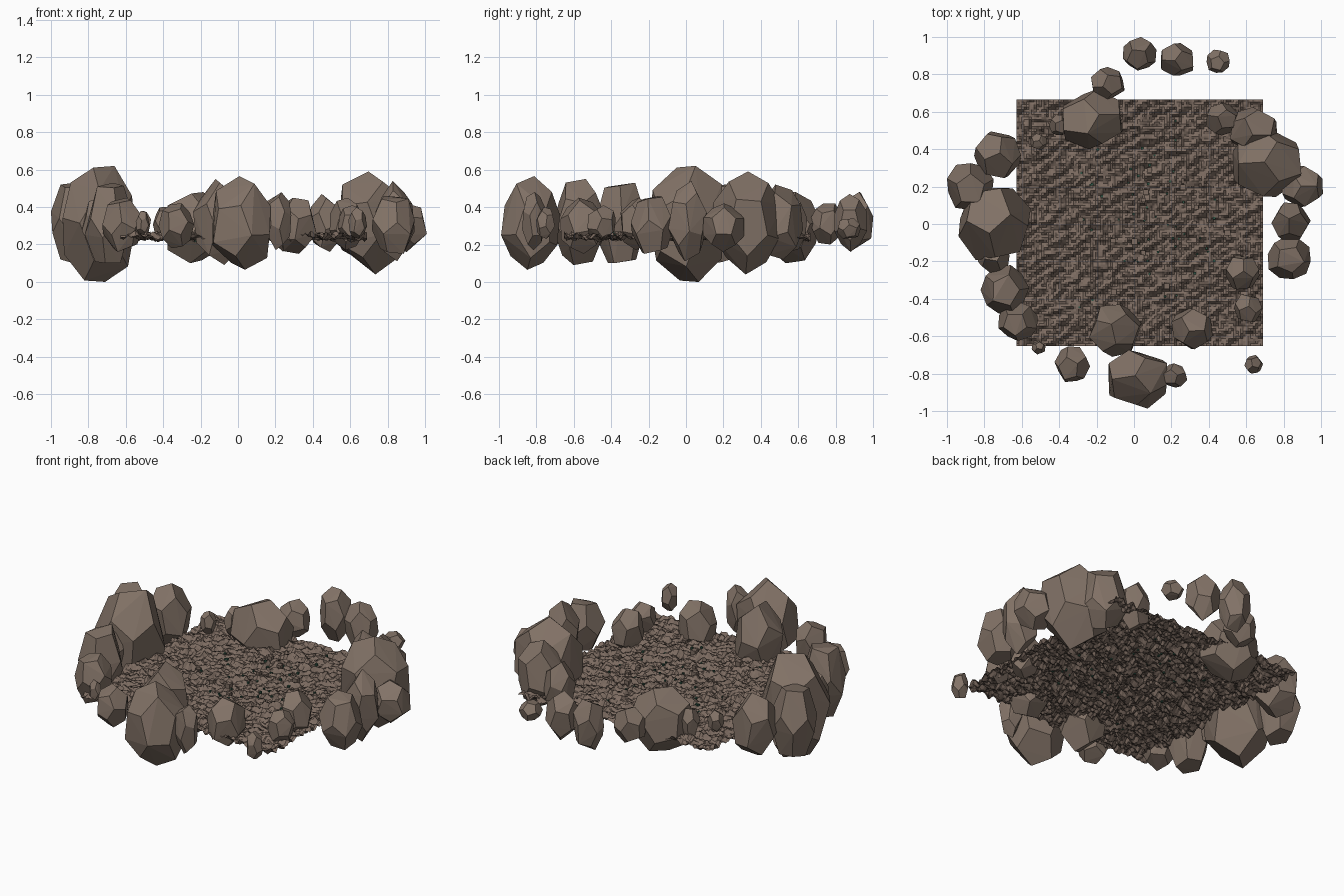
import bpy
import bmesh
import random
from math import cos, sin, radians
from mathutils import Euler, Matrix, Vector, noise

random.seed(7)
cube = bpy.data.objects.get("Cube")
if cube:
    bpy.data.objects.remove(cube, do_unlink=True)


def material(name, rgb):
    mat = bpy.data.materials.new(name)
    mat.use_nodes = True
    mat.diffuse_color = (*rgb, 1)
    mat.node_tree.nodes["Principled BSDF"].inputs["Base Color"].default_value = (*rgb, 1)
    return mat


STONE = material("brown stone", (0.225, 0.17, 0.135))
SOIL = material("brown soil", (0.205, 0.15, 0.12))
MOSS = material("dark green moss", (0.03, 0.09, 0.06))


def finish(bm, name, mat):
    bmesh.ops.recalc_face_normals(bm, faces=bm.faces[:])
    mesh = bpy.data.meshes.new(name)
    bm.to_mesh(mesh)
    bm.free()
    mesh.materials.append(mat)
    obj = bpy.data.objects.new(name, mesh)
    bpy.context.collection.objects.link(obj)
    return obj


# The twelve-sided stone: its corners are the face directions of an icosahedron
seed_bm = bmesh.new()
bmesh.ops.create_icosphere(seed_bm, subdivisions=1, radius=1)
seed_bm.normal_update()
CORNERS = [f.normal.copy() for f in seed_bm.faces]
seed_bm.free()


def stone(name, x, y, radius, bottom, top):
    """Irregular stone fitted to a footprint radius and a height range."""
    turn = Euler([random.uniform(0, 6.28) for _ in range(3)]).to_matrix()
    pts = [turn @ c * random.uniform(0.93, 1.05) for c in CORNERS]
    low = Vector([min(p[i] for p in pts) for i in range(3)])
    high = Vector([max(p[i] for p in pts) for i in range(3)])
    mid, size = (low + high) / 2, high - low
    box = (2 * radius, 2 * radius, top - bottom)
    centre = (x, y, (top + bottom) / 2)
    bm = bmesh.new()
    for p in pts:
        bm.verts.new([centre[i] + (p[i] - mid[i]) * box[i] / size[i] for i in range(3)])
    bmesh.ops.convex_hull(bm, input=bm.verts[:])
    return finish(bm, name, STONE)


# Ring of stones: x, y, radius, bottom, top
RING = {
    "left": [(0.71, 0.33, 0.185, 0.04, 0.59), (0.90, 0.20, 0.11, 0.16, 0.42),
             (0.84, 0.01, 0.105, 0.11, 0.54), (0.83, -0.18, 0.115, 0.15, 0.46),
             (0.58, -0.26, 0.09, 0.17, 0.45), (0.61, -0.45, 0.075, 0.21, 0.41)],
    "front": [(0.64, -0.75, 0.05, 0.23, 0.40), (0.31, -0.56, 0.11, 0.15, 0.45),
              (0.22, -0.81, 0.065, 0.17, 0.48), (0.02, -0.83, 0.157, 0.065, 0.565),
              (-0.10, -0.57, 0.14, 0.09, 0.55), (-0.33, -0.75, 0.095, 0.18, 0.42)],
    "right": [(-0.51, -0.66, 0.037, 0.25, 0.38), (-0.62, -0.52, 0.105, 0.16, 0.45),
              (-0.69, -0.35, 0.13, 0.10, 0.53), (-0.75, -0.18, 0.085, 0.17, 0.45),
              (-0.745, 0.0, 0.193, 0.0, 0.62), (-0.875, 0.20, 0.125, 0.10, 0.53),
              (-0.73, 0.37, 0.125, 0.13, 0.52)],
    "back": [(-0.51, 0.44, 0.045, 0.24, 0.38), (-0.40, 0.53, 0.055, 0.22, 0.40),
             (-0.22, 0.56, 0.16, 0.10, 0.48), (-0.14, 0.75, 0.09, 0.20, 0.42),
             (0.03, 0.91, 0.09, 0.17, 0.48), (0.23, 0.88, 0.087, 0.16, 0.47),
             (0.45, 0.87, 0.062, 0.23, 0.34), (0.47, 0.56, 0.087, 0.16, 0.47),
             (0.64, 0.50, 0.125, 0.12, 0.52)],
}
for side, stones in RING.items():
    for n, spec in enumerate(stones, 1):
        stone(f"{side}_stone_{n}", *spec)


# Rough square of soil with short diagonal ridges
def soil_height(x, y):
    a = radians(32)
    along, across = x * cos(a) + y * sin(a), y * cos(a) - x * sin(a)
    ridge = noise.noise(Vector((along * 12, across * 32, 0)))
    crumbs = noise.noise(Vector((x * 45, y * 45, 5)))
    return 0.243 + max(-0.032, min(0.032, 0.032 * ridge + 0.022 * crumbs))


bm = bmesh.new()
bmesh.ops.create_grid(bm, x_segments=100, y_segments=100, size=0.658,
                      matrix=Matrix.Translation((0.031, 0.007, 0)))
for v in bm.verts:
    v.co.z = soil_height(v.co.x, v.co.y)
finish(bm, "soil_bed", SOIL)


# Tiny moss tufts and crumbs scattered on the soil
def scatter(name, mat, count, size):
    bm = bmesh.new()
    for _ in range(count):
        x = max(-0.5, min(0.5, random.gauss(0.06, 0.22)))
        y = max(-0.45, min(0.55, random.gauss(0.02, 0.26)))
        place = Matrix.Translation((x, y, soil_height(x, y) + size * 0.3))
        bmesh.ops.create_cube(bm, size=size * random.uniform(0.8, 1.2), matrix=place)
    finish(bm, name, mat)


scatter("moss_tufts", MOSS, 55, 0.011)
scatter("soil_crumbs", SOIL, 16, 0.026)
